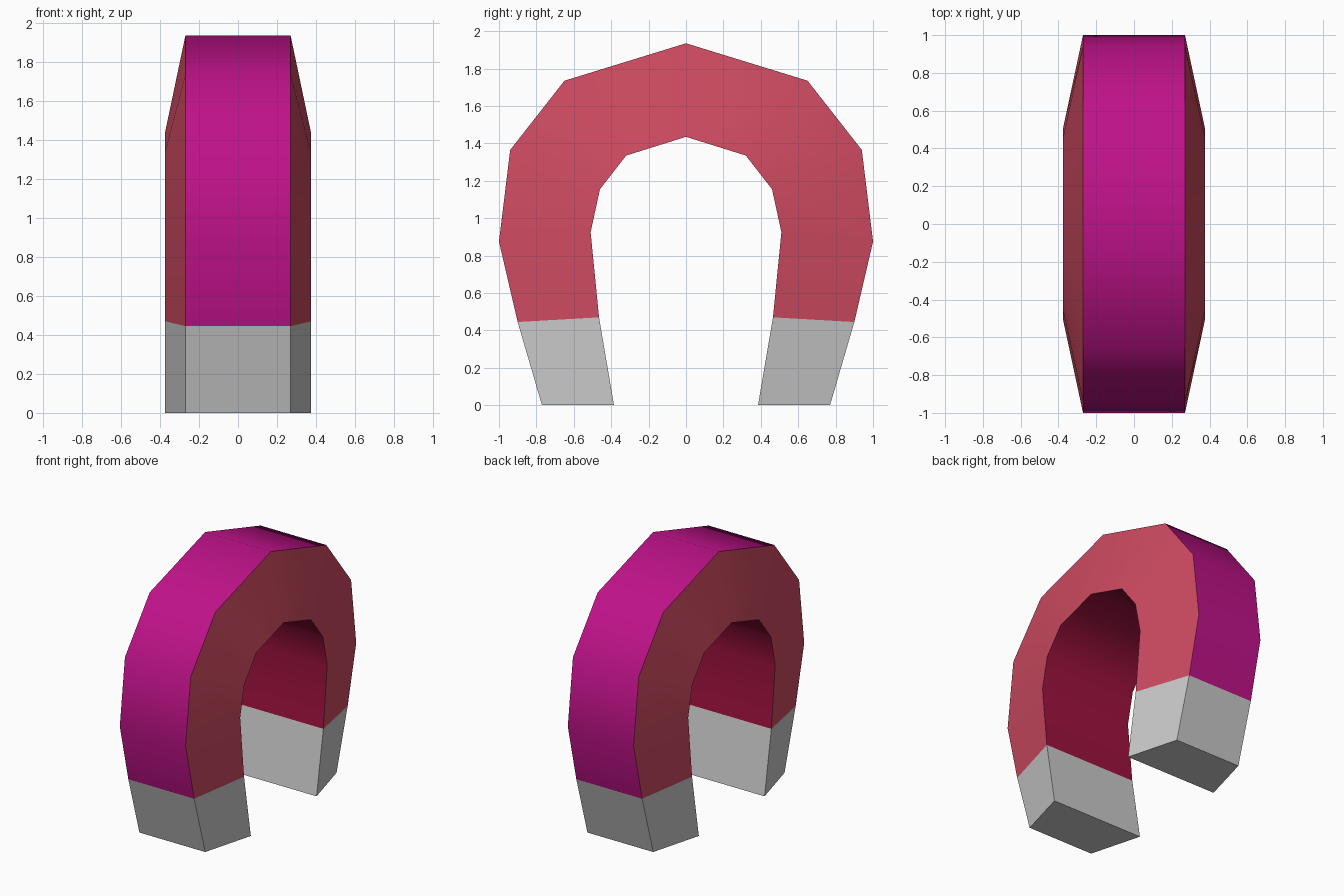
import bpy, bmesh, math

if "Cube" in bpy.data.objects:
    bpy.data.objects.remove(bpy.data.objects["Cube"])

# Half profile from foot to crown: (outer y, outer z, inner y, inner z)
PROFILE = [
    (0.77, 0.00, 0.385, 0.00),
    (0.90, 0.445, 0.465, 0.47),
    (1.00, 0.875, 0.51, 0.925),
    (0.94, 1.365, 0.46, 1.155),
    (0.65, 1.735, 0.32, 1.335),
    (0.00, 1.935, 0.00, 1.435),
]
OUTER_X, INNER_X = 0.27, 0.375  # half widths of the tapered section


def material(name, color):
    mat = bpy.data.materials.new(name)
    mat.diffuse_color = (*color, 1)
    mat.use_nodes = True
    mat.node_tree.nodes["Principled BSDF"].inputs["Base Color"].default_value = mat.diffuse_color
    return mat


def sweep(name, rows, mats, cap_start=False):
    """Skin trapezoid sections; materials go outer, side, inner, side."""
    bm = bmesh.new()
    rings = []
    for oy, oz, iy, iz in rows:
        rings.append([bm.verts.new(p) for p in (
            (-OUTER_X, oy, oz), (OUTER_X, oy, oz),
            (INNER_X, iy, iz), (-INNER_X, iy, iz))])
    for a, b in zip(rings, rings[1:]):
        for i in range(4):
            j = (i + 1) % 4
            face = bm.faces.new((a[i], a[j], b[j], b[i]))
            face.material_index = (0, 1, 2, 1)[i]
    if cap_start:
        bm.faces.new(rings[0][::-1])
    bmesh.ops.recalc_face_normals(bm, faces=bm.faces)
    mesh = bpy.data.meshes.new(name)
    bm.to_mesh(mesh)
    bm.free()
    for mat in mats:
        mesh.materials.append(mat)
    obj = bpy.data.objects.new(name, mesh)
    bpy.context.collection.objects.link(obj)
    bpy.ops.object.select_all(action='DESELECT')
    obj.select_set(True)
    bpy.context.view_layer.objects.active = obj
    bpy.ops.object.shade_smooth_by_angle(angle=math.radians(42))
    return obj


def mirrored(rows):
    return [(-oy, oz, -iy, iz) for oy, oz, iy, iz in rows]


# Coloured arch, each surface with its own colour
half = PROFILE[1:]
arch = sweep("magnet_arch", half + mirrored(half[:-1])[::-1], [
    material("magenta", (0.52, 0.006, 0.25)),
    material("red", (0.62, 0.07, 0.12)),
    material("crimson", (0.35, 0.006, 0.05))])

# Plain grey pole tips
for name, rows in (("back_tip", PROFILE[:2]), ("front_tip", mirrored(PROFILE[:2]))):
    sweep(name, rows, [], cap_start=True)

# Make sure the open arch skin faces outwards
bm = bmesh.new()
bm.from_mesh(arch.data)
top = max((f for f in bm.faces if f.material_index == 0),
          key=lambda f: f.calc_center_median().z)
if top.normal.z < 0:
    bmesh.ops.reverse_faces(bm, faces=bm.faces)
    bm.to_mesh(arch.data)
bm.free()
